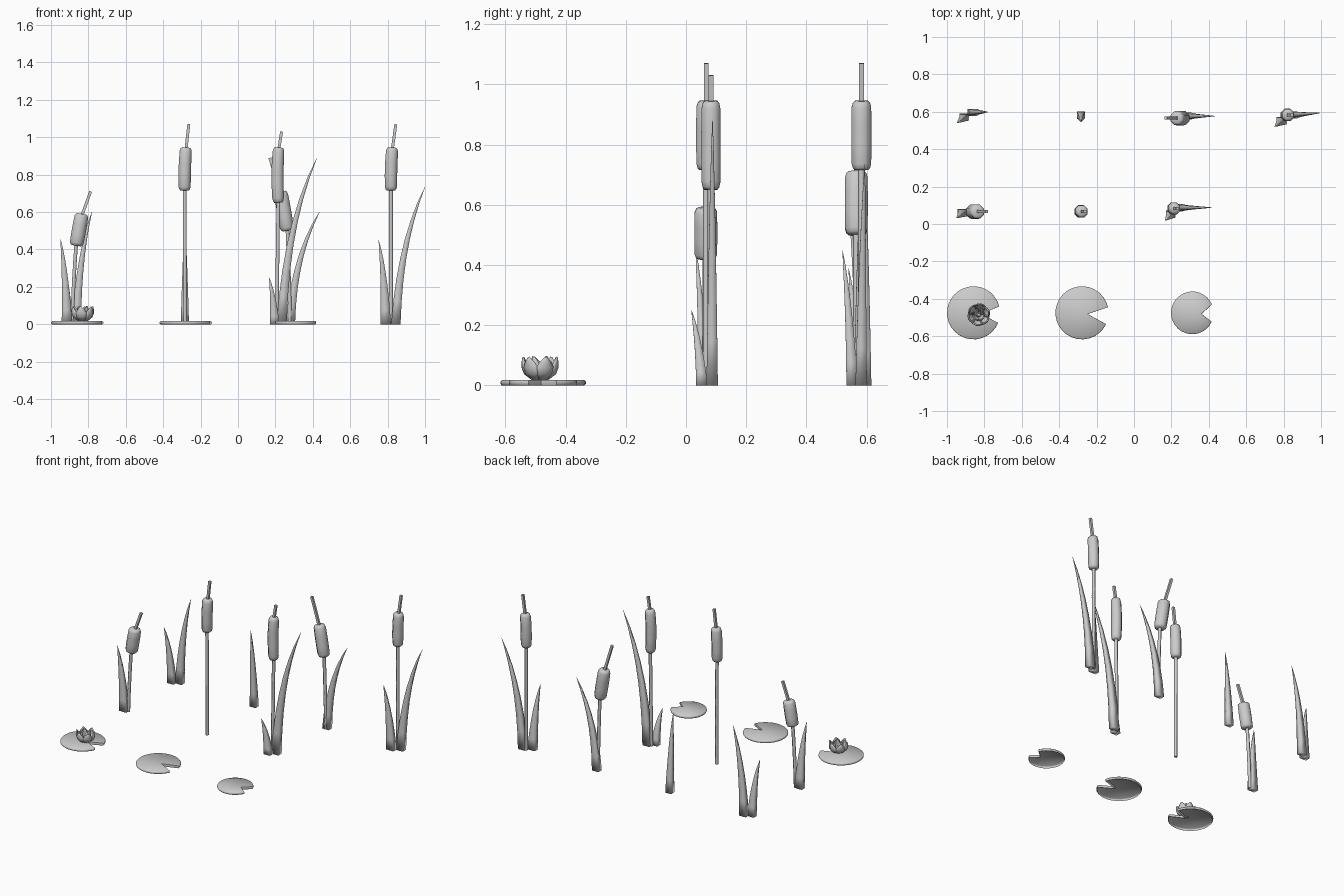
import bpy, bmesh, math
from mathutils import Vector

if "Cube" in bpy.data.objects:
    bpy.data.objects.remove(bpy.data.objects["Cube"])

def finish(name, bm, angle=40):
    bmesh.ops.recalc_face_normals(bm, faces=bm.faces)
    me = bpy.data.meshes.new(name)
    bm.to_mesh(me)
    bm.free()
    ob = bpy.data.objects.new(name, me)
    bpy.context.collection.objects.link(ob)
    bpy.ops.object.select_all(action='DESELECT')
    bpy.context.view_layer.objects.active = ob
    ob.select_set(True)
    bpy.ops.object.shade_smooth_by_angle(angle=math.radians(angle))
    return ob

def bez(a, b, c, t):
    a, b, c = Vector(a), Vector(b), Vector(c)
    p = a * (1-t)**2 + b * 2*t*(1-t) + c * t*t
    return p, ((b-a)*(1-t) + (c-b)*t).normalized()

# Sweep a round or square section along a three-point curve
def sweep(name, path, profile, sides, angle=40):
    bm = bmesh.new()
    rings = []
    for t, ru, rv in profile:
        p, d = bez(*path, t)
        u = Vector((d.z, 0, -d.x)).normalized()
        ring = []
        for k in range(sides):
            a = 2*math.pi*(k+.5)/sides
            v = p + u*ru*math.cos(a) + Vector((0, 1, 0))*rv*math.sin(a)
            v.z = 0 if p.z < .001 else max(v.z, 0)
            ring.append(bm.verts.new(v))
        rings.append(ring)
    for r, s in zip(rings, rings[1:]):
        for k in range(sides):
            bm.faces.new((r[k], r[(k+1) % sides], s[(k+1) % sides], s[k]))
    bm.faces.new(rings[0])
    bm.faces.new(rings[-1])
    return finish(name, bm, angle)

# Tapered reed leaf
def leaf(name, base, tip, bend=.03, w=.05, d=.038):
    (x, y), (tx, ty, tz) = base, tip
    path = ((x, y, 0), (x+bend, y+(ty-y)*.3, tz*.6), (tx, ty, tz))
    prof = []
    for i in range(8):
        t = i/7
        s = max((1-t)**.78, .02) / math.sqrt(2)
        prof.append((t, w*s, d*s))
    sweep(name, path, prof, 4, 120)

# Stem, seed head and spike of one cattail
def cattail(name, y, base_x, low, high, spike, r, lean=0):
    (lx, lz), (hx, hz), (sx, sz) = low, high, spike
    mid = ((lx+hx)/2 - lean, y, (lz+hz)/2)
    sweep(name + "_stem", ((base_x, y, 0), (base_x+(lx-base_x)*.25, y, lz*.5), (lx, y, lz+.01)),
          [(i/5, .011, .011) for i in range(6)], 6, 70)
    sweep(name + "_head", ((lx, y, lz), mid, (hx, y, hz)),
          [(t, r*k, r*k) for t, k in ((0, .68), (.03, .88), (.09, 1), (.35, 1.03), (.65, 1.03),
                                      (.91, 1), (.97, .88), (1, .68))], 8, 60)
    sweep(name + "_spike", ((hx, y, hz-.01), ((hx+sx)/2, y, (hz+sz)/2), (sx, y, sz)),
          [(0, .011, .011), (1, .011, .011)], 4, 30)

# Notched floating pad
def pad(name, cx, cy, r, up, down, apex):
    bm = bmesh.new()
    n = 26
    out = [Vector((apex, -.006, 0))]
    for i in range(n+1):
        a = math.radians(up + (360-up-down)*i/n)
        out.append(Vector((r*math.cos(a), r*math.sin(a), 0)))
    rings = []
    for z, s in ((0, .97), (.005, 1), (.012, 1), (.017, .965)):
        rings.append([bm.verts.new((cx+p.x*s, cy+p.y*s, z)) for p in out])
    m = len(out)
    for a, b in zip(rings, rings[1:]):
        for k in range(m):
            bm.faces.new((a[k], a[(k+1) % m], b[(k+1) % m], b[k]))
    top = rings[-1]
    for k in range(1, m-1):
        bm.faces.new((top[0], top[k], top[k+1]))
    # underside left open
    finish(name, bm, 65)

# Cupped, pointed flower petal
def petal(name, cx, cy, ang, rad, h, w):
    bm = bmesh.new()
    rows = []
    prof = ((0, .35, .3), (.3, .9, .95), (.55, 1.03, 1), (.8, 1.03, .55), (1, .98, .03))
    for t, out, wide in prof:
        row = []
        for s in (-1, -.5, 0, .5, 1):
            x = rad*out - abs(s)**1.6*w*.45*wide
            yy = s*w*wide
            row.append(bm.verts.new((cx + x*math.cos(ang) - yy*math.sin(ang),
                                     cy + x*math.sin(ang) + yy*math.cos(ang), .016 + h*t)))
        rows.append(row)
    for a, b in zip(rows, rows[1:]):
        for k in range(4):
            bm.faces.new((a[k], a[k+1], b[k+1], b[k]))
    ob = finish(name, bm, 60)
    m = ob.modifiers.new("thickness", 'SOLIDIFY')
    m.thickness = .007
    m.offset = 0

# Lily pads
pad("lily_pad_left", -.858, -.475, .142, 14, 22, .04)
pad("lily_pad_middle", -.278, -.475, .142, 12, 25, .03)
pad("lily_pad_right", .312, -.475, .114, 23, 25, .05)

# Flower
for i in range(6):
    petal(f"outer_petal_{i}", -.83, -.485, math.radians(60*i+20), .057, .078, .031)
for i in range(4):
    petal(f"inner_petal_{i}", -.83, -.485, math.radians(90*i+50), .03, .08, .022)

# Cattails
cattail("bent_cattail", .066, -.887, (-.865, .42), (-.835, .59), (-.788, .71), .04)
cattail("straight_cattail", .067, -.283, (-.285, .715), (-.278, .945), (-.263, 1.07), .035, .006)
cattail("tall_cattail", .083, .208, (.216, .65), (.218, .945), (.233, 1.03), .034, .012)
cattail("leaning_cattail", .566, .278, (.264, .5), (.228, .71), (.17, .89), .04)
cattail("right_cattail", .583, .818, (.818, .715), (.825, .945), (.844, 1.07), .035, .006)

# Reed leaves: small ones lean forward, large ones arch to the right
leaf("leaf_pair_small", (-.908, .572), (-.947, .54, .39), -.005)
leaf("leaf_pair_large", (-.864, .597), (-.78, .599, .605), .012)
leaf("single_leaf", (-.284, .583), (-.284, .545, .54), 0, .044)
leaf("leaning_leaf_large", (.28, .577), (.437, .577, .603), .018)
leaf("right_leaf_small", (.79, .552), (.752, .52, .45), -.006, .056)
leaf("right_leaf_large", (.844, .582), (1.0, .594, .735), .022)
leaf("bent_leaf_small", (-.915, .06), (-.949, .032, .455), -.005, .056)
leaf("tall_leaf_small", (.196, .053), (.166, .018, .25), -.005)
leaf("tall_leaf_large", (.234, .087), (.422, .088, .89), .022, .054)
